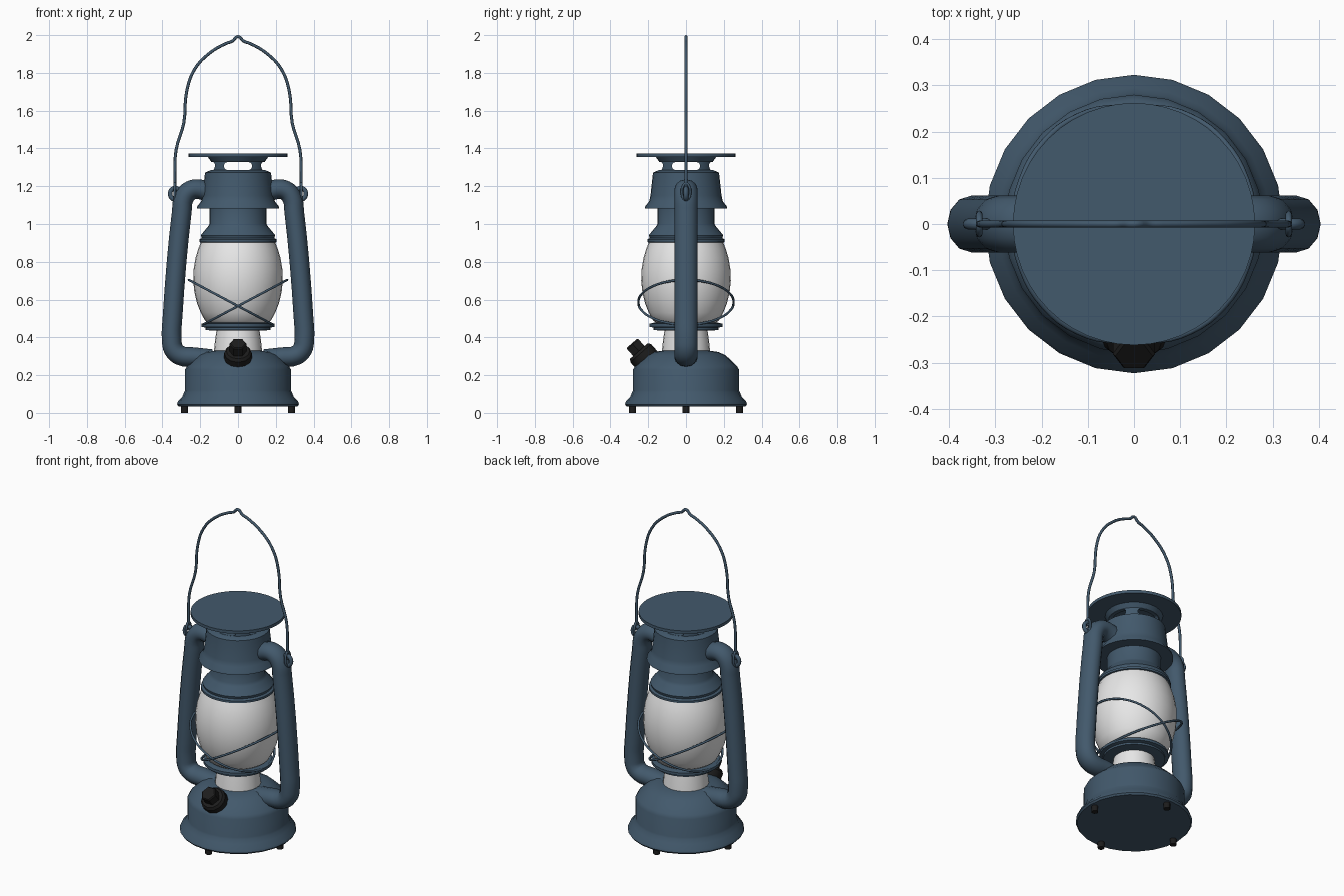
import bpy, bmesh, math
from mathutils import Vector

if "Cube" in bpy.data.objects:
    bpy.data.objects.remove(bpy.data.objects["Cube"], do_unlink=True)


def material(name, rgb):
    m = bpy.data.materials.new(name)
    m.use_nodes = True
    m.diffuse_color = (*rgb, 1)
    m.node_tree.nodes["Principled BSDF"].inputs["Base Color"].default_value = (*rgb, 1)
    return m


BLUE = material("blue enamel", (0.055, 0.10, 0.15))
WHITE = material("frosted white", (0.8, 0.8, 0.8))
BLACK = material("black rubber", (0.012, 0.012, 0.012))


def finish(name, mesh, mat, angle=35):
    mesh.materials.clear()
    mesh.materials.append(mat)
    for p in mesh.polygons:
        p.material_index = 0
    ob = bpy.data.objects.new(name, mesh)
    bpy.context.collection.objects.link(ob)
    bpy.ops.object.select_all(action="DESELECT")
    ob.select_set(True)
    bpy.context.view_layer.objects.active = ob
    bpy.ops.object.shade_smooth_by_angle(angle=math.radians(angle))
    return ob


def to_mesh(name, bm):
    bmesh.ops.recalc_face_normals(bm, faces=bm.faces)
    mesh = bpy.data.meshes.new(name)
    bm.to_mesh(mesh)
    bm.free()
    return mesh


def lathe_mesh(name, profile, sides=24, ring=False):
    """Turn (radius, height) points round z; cap the ends, or close into a ring."""
    bm = bmesh.new()
    rows = [[bm.verts.new((r * math.cos(a), r * math.sin(a), z))
             for a in (math.tau * i / sides for i in range(sides))] for r, z in profile]
    pairs = list(zip(rows, rows[1:])) + ([(rows[-1], rows[0])] if ring else [])
    for low, high in pairs:
        for i in range(sides):
            j = (i + 1) % sides
            bm.faces.new((low[i], low[j], high[j], high[i]))
    if not ring:
        bm.faces.new(rows[0])
        bm.faces.new(rows[-1])
    return to_mesh(name, bm)


def lathe(name, profile, mat=BLUE, sides=24):
    return finish(name, lathe_mesh(name, profile, sides), mat)


def baked(ob):
    bpy.context.view_layer.update()
    dg = bpy.context.evaluated_depsgraph_get()
    mesh = bpy.data.meshes.new_from_object(ob.evaluated_get(dg))
    bpy.data.objects.remove(ob, do_unlink=True)
    return mesh


def tube(name, points, radius, closed=False, resolution=4, around=2, flatten=1.0):
    """Round bar along a smooth path."""
    cu = bpy.data.curves.new(name, "CURVE")
    cu.dimensions = "3D"
    cu.bevel_depth = radius
    cu.bevel_resolution = around
    cu.use_fill_caps = not closed
    sp = cu.splines.new("BEZIER")
    sp.resolution_u = resolution
    sp.use_cyclic_u = closed
    sp.bezier_points.add(len(points) - 1)
    for bp, co in zip(sp.bezier_points, points):
        bp.co = co
        bp.handle_left_type = bp.handle_right_type = "AUTO"
    ob = bpy.data.objects.new(name + "_path", cu)
    bpy.context.collection.objects.link(ob)
    mesh = baked(ob)
    for v in mesh.vertices:
        v.co.y *= flatten
    return finish(name, mesh, BLUE, 50)


# Fuel tank and the stem above it
lathe("fuel_tank", [(0.315, 0.035), (0.323, 0.045), (0.318, 0.06), (0.295, 0.085),
                    (0.285, 0.11), (0.28, 0.12), (0.28, 0.23), (0.268, 0.25),
                    (0.21, 0.305), (0.17, 0.323), (0.12, 0.33)])
lathe("burner_stem", [(0.128, 0.32), (0.122, 0.38), (0.112, 0.45)], WHITE)
lathe("burner_plate", [(0.15, 0.437), (0.172, 0.44), (0.172, 0.452), (0.192, 0.456),
                       (0.192, 0.472), (0.17, 0.478)], sides=32)

# Glass globe
lathe("globe", [(0.15, 0.472), (0.175, 0.49), (0.197, 0.53), (0.217, 0.58), (0.231, 0.64),
                (0.237, 0.70), (0.235, 0.76), (0.225, 0.82), (0.21, 0.87), (0.196, 0.905)],
      WHITE, 32)

# Collar, hood and rain cap
lathe("collar", [(0.19, 0.9), (0.205, 0.905), (0.205, 0.918), (0.192, 0.925), (0.197, 0.94),
                 (0.188, 0.952), (0.16, 0.985), (0.15, 1.0), (0.15, 1.1)], sides=32)
lathe("hood", [(0.15, 1.083), (0.218, 1.083), (0.216, 1.093), (0.195, 1.12), (0.188, 1.15),
               (0.177, 1.25), (0.175, 1.272), (0.145, 1.285)], sides=32)
lathe("rain_cap", [(0.262, 1.355), (0.262, 1.373)], sides=48)

# Vent neck with a rounded slot on each of its four sides
neck = bpy.data.objects.new("vent_neck_blank", lathe_mesh(
    "vent_neck", [(0.145, 1.275), (0.142, 1.33), (0.162, 1.358), (0.12, 1.358),
                  (0.12, 1.275)], 32, ring=True))
bpy.context.collection.objects.link(neck)
cutters = []
for turn in (0, math.pi / 2):
    bm = bmesh.new()
    bmesh.ops.create_cube(bm, size=1)
    bmesh.ops.scale(bm, vec=(0.148, 0.6, 0.042), verts=bm.verts)
    long_edges = [e for e in bm.edges if abs(e.verts[0].co.y - e.verts[1].co.y) > 0.5]
    bmesh.ops.bevel(bm, geom=long_edges, offset=0.02, segments=4, profile=0.5, affect="EDGES")
    cutter = bpy.data.objects.new("slot_cutter", to_mesh("slot_cutter", bm))
    cutter.location.z = 1.307
    cutter.rotation_euler.z = turn
    cutter.hide_render = True
    bpy.context.collection.objects.link(cutter)
    mod = neck.modifiers.new("slot", "BOOLEAN")
    mod.object = cutter
    mod.operation = "DIFFERENCE"
    mod.solver = "EXACT"
    cutters.append(cutter)
neck_mesh = baked(neck)
for cutter in cutters:
    bpy.data.objects.remove(cutter, do_unlink=True)
finish("vent_neck", neck_mesh, BLUE)

# Side frame tubes, handle eyelets and guard wires, one of each per side
frame = [(0.13, 1.155), (0.2, 1.183), (0.25, 1.178), (0.285, 1.14), (0.298, 1.06),
         (0.347, 0.5), (0.351, 0.39), (0.34, 0.335), (0.305, 0.304), (0.23, 0.295),
         (0.14, 0.285)]
for side, s in (("left", 1), ("right", -1)):
    tube(side + "_frame_tube", [(s * x, 0, z) for x, z in frame], 0.052,
         around=4, flatten=1.18)
    angles = [math.tau * i / 8 for i in range(8)]
    tube(side + "_eyelet", [(s * 0.333 + 0.026 * math.cos(a), 0, 1.16 + 0.03 * math.sin(a))
                            for a in angles], 0.012, closed=True, resolution=3)
    tube(side + "_handle_hook", [(s * 0.335, 0.022 * math.cos(a), 1.17 + 0.045 * math.sin(a))
                                 for a in angles], 0.007, closed=True, resolution=3)
    tube(side + "_guard_wire", [(s * (0.038 + 0.222 * math.cos(a)), 0.252 * math.sin(a),
                                 0.586 + 0.118 * math.cos(a))
                                for a in (math.tau * i / 16 for i in range(16))],
         0.0065, closed=True)

# Wire carrying handle
half = [(0.334, 1.17), (0.334, 1.25), (0.328, 1.39), (0.287, 1.535), (0.272, 1.7),
        (0.232, 1.815), (0.15, 1.905), (0.06, 1.957), (0.03, 1.968), (0, 1.992)]
path = [(-x, 0, z) for x, z in half] + [(x, 0, z) for x, z in reversed(half[:-1])]
tube("carrying_handle", path, 0.008)

# Filler cap on the front of the tank, tilted forward
axis = Vector((0, -0.66, 0.75))
for name, profile, sides in (
        ("filler_cap", [(0.073, 0), (0.073, 0.075), (0.062, 0.09)], 12),
        ("filler_knob", [(0.046, 0.08), (0.046, 0.138), (0.04, 0.145)], 6)):
    part = lathe(name, profile, BLACK, sides)
    part.location = (0, -0.19, 0.26)
    part.rotation_euler = axis.to_track_quat("Z", "Y").to_euler()

# Four feet
for i, name in enumerate(("left", "back", "right", "front")):
    foot = lathe(name + "_foot", [(0.019, 0), (0.019, 0.045)], BLACK, 12)
    foot.location = (0.283 * math.cos(i * math.pi / 2), 0.283 * math.sin(i * math.pi / 2), 0)
